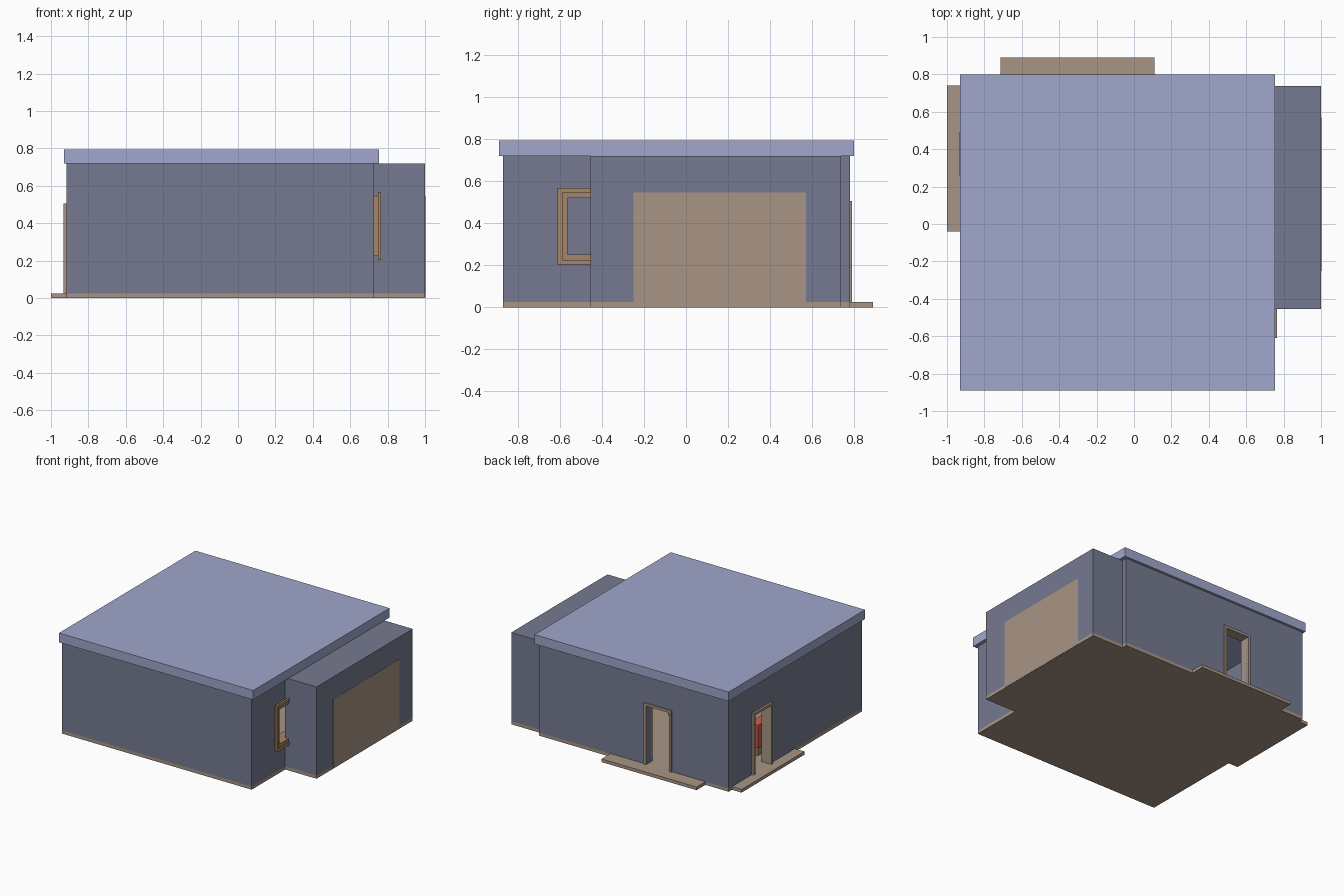
import bpy, math

if "Cube" in bpy.data.objects:
    bpy.data.objects.remove(bpy.data.objects["Cube"])


def material(name, rgb):
    m = bpy.data.materials.new(name)
    m.diffuse_color = (*rgb, 1)
    m.use_nodes = True
    m.node_tree.nodes["Principled BSDF"].inputs["Base Color"].default_value = m.diffuse_color
    return m


WALL = material("wall_blue_grey", (0.18, 0.195, 0.28))
ROOF = material("roof_pale_blue", (0.35, 0.39, 0.60))
TAN = material("floor_tan", (0.39, 0.30, 0.235))
WOOD = material("frame_wood", (0.38, 0.24, 0.14))
RED = material("seat_red", (0.60, 0.12, 0.07))


def box(name, x, y, z, mat):
    """Box given by its (min, max) range on each axis."""
    spans = (x, y, z)
    bpy.ops.mesh.primitive_cube_add(size=1, location=[(a + b) / 2 for a, b in spans])
    ob = bpy.context.object
    ob.name = name
    ob.scale = [b - a for a, b in spans]
    bpy.ops.object.transform_apply(location=False, rotation=False, scale=True)
    ob.data.materials.append(mat)
    return ob


def cut(target, x, y, z):
    """Subtract a box from the target and discard the cutter."""
    cutter = box("cutter", x, y, z, WALL)
    mod = target.modifiers.new("opening", "BOOLEAN")
    mod.operation, mod.solver, mod.object = "DIFFERENCE", "EXACT", cutter
    bpy.context.view_layer.objects.active = target
    bpy.ops.object.modifier_apply(modifier=mod.name)
    bpy.data.objects.remove(cutter, do_unlink=True)


def frame(name, axis, depth, u, z, w, mat, sill=True):
    """Rectangular frame; depth runs along axis, u along the other one."""
    bars = {"jamb_a": ((u[0], u[0] + w), z), "jamb_b": ((u[1] - w, u[1]), z),
            "head": ((u[0] + w, u[1] - w), (z[1] - w, z[1]))}
    if sill:
        bars["sill"] = ((u[0] + w, u[1] - w), (z[0], z[0] + w))
    for part, (uu, zz) in bars.items():
        xy = (depth, uu) if axis == "x" else (uu, depth)
        box(f"{name}_{part}", *xy, zz, mat)


X0, X1, Y0, Y1 = -0.917, 0.728, -0.87, 0.78    # main block outline
F, H, T = 0.025, 0.72, 0.06                    # floor, wall height, thickness

# floor slabs and porches
box("main_floor", (X0, X1), (Y0, Y1), (0, F), TAN)
box("garage_floor", (X1, 1.0), (-0.455, 0.737), (0, F), TAN)
box("left_porch", (-1.0, X0), (-0.04, 0.74), (0, F), TAN)
box("back_porch", (-0.715, 0.11), (Y1, 0.89), (0, F), TAN)

# main walls, hollow, with two doorways and a window opening
walls = box("main_walls", (X0, X1), (Y0, Y1), (F, H), WALL)
cut(walls, (X0 + T, X1 - T), (Y0 + T, Y1 - T), (-0.1, 1))
cut(walls, (X0 - 0.1, X0 + 0.1), (0.27, 0.475), (-0.1, 0.49))
cut(walls, (-0.405, -0.205), (Y1 - 0.1, Y1 + 0.1), (-0.1, 0.49))
cut(walls, (X1 - 0.1, X1 + 0.1), (-0.575, -0.30), (0.235, 0.535))

# garage block and flush door panel
box("garage_block", (X1, 1.0), (-0.455, 0.737), (F, H), WALL)
box("garage_door", (0.98, 1.0015), (-0.25, 0.57), (0.002, 0.545), TAN)

# flat roof
box("roof", (-0.93, 0.755), (-0.89, 0.80), (H, 0.793), ROOF)

# door frames
frame("left_door", "x", (X0 - 0.016, X0 + 0.07), (0.253, 0.492), (F, 0.506), 0.02, TAN, False)
frame("back_door", "y", (Y1 - 0.07, Y1 + 0.01), (-0.425, -0.185), (F, 0.506), 0.02, TAN, False)

# window frame: sleeve through the wall and outer flange
frame("window_sleeve", "x", (X1 - 0.07, 0.756), (-0.59, -0.28), (0.224, 0.546), 0.026, WOOD)
frame("window_flange", "x", (0.748, 0.765), (-0.61, -0.26), (0.203, 0.567), 0.022, WOOD)

# furniture glimpsed through the doors
box("seat_cushion", (-0.78, -0.70), (0.04, 0.22), (0.09, 0.27), RED)
box("seat_base", (-0.77, -0.71), (0.05, 0.21), (F, 0.09), WOOD)
bpy.ops.mesh.primitive_cylinder_add(vertices=24, radius=0.12, depth=0.02, location=(0.12, 0.0, 0.16))
bpy.context.object.name = "round_table_top"
bpy.context.object.data.materials.append(WOOD)
box("round_table_post", (0.10, 0.14), (-0.02, 0.02), (F, 0.15), WOOD)
